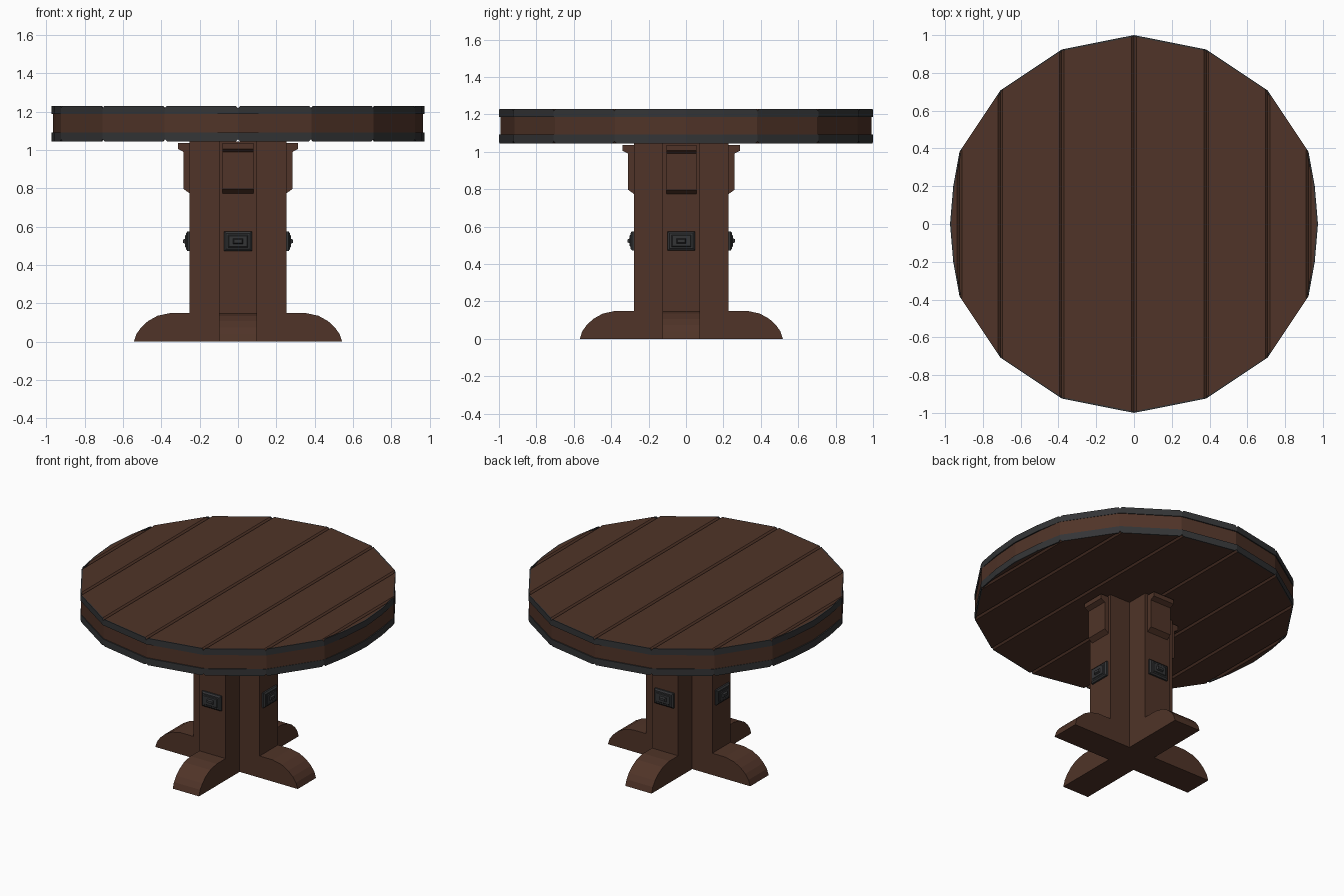
import bpy, bmesh, math
from mathutils import Matrix, Vector

if "Cube" in bpy.data.objects:
    bpy.data.objects.remove(bpy.data.objects["Cube"])

PED_Y = -0.025            # pedestal sits slightly forward of the top's centre
Z0, Z1 = 1.045, 1.23      # underside and surface of the table top
CH = 0.012                # plank edge chamfer
INNER = 0.992             # wood edge relative to the metal rims


def material(name, rgb):
    m = bpy.data.materials.new(name)
    m.diffuse_color = (*rgb, 1)
    m.use_nodes = True
    m.node_tree.nodes["Principled BSDF"].inputs["Base Color"].default_value = m.diffuse_color
    return m


wood = material("dark_wood", (0.08, 0.034, 0.021))
metal = material("dark_metal", (0.034, 0.035, 0.037))


def add_prism(bm, a, b):
    """Closed solid between two matching outlines."""
    va = [bm.verts.new(p) for p in a]
    vb = [bm.verts.new(p) for p in b]
    bm.faces.new(va)
    bm.faces.new(vb[::-1])
    n = len(va)
    for i in range(n):
        j = (i + 1) % n
        bm.faces.new((va[i], vb[i], vb[j], va[j]))


def finish(bm, name, mat, matrix=None):
    bmesh.ops.recalc_face_normals(bm, faces=bm.faces)
    me = bpy.data.meshes.new(name)
    bm.to_mesh(me)
    bm.free()
    me.materials.append(mat)
    ob = bpy.data.objects.new(name, me)
    if matrix:
        ob.matrix_world = matrix
    bpy.context.collection.objects.link(ob)
    return ob


def side_profile(name, pts, half, mat, matrix):
    """Outline in x-z, extruded across y."""
    bm = bmesh.new()
    add_prism(bm, [(x, -half, z) for x, z in pts], [(x, half, z) for x, z in pts])
    return finish(bm, name, mat, matrix)


# Sixteen-sided outline with blunted left and right ends
quarter = [(math.sin(i * math.pi / 8), math.cos(i * math.pi / 8)) for i in range(4)]
quarter.append((0.957, 0.2))
right = quarter + [(0.974, 0)] + [(x, -y) for x, y in quarter[::-1]]
outline = right + [(-x, y) for x, y in right[-2:0:-1]]

# Planks, chamfered along their joints
half_y = dict((round(x, 4), y) for x, y in quarter[:4])
joints = sorted(half_y)
joints = [-x for x in joints[:0:-1]] + joints


def plank(name, pts):
    bm = bmesh.new()
    pts = [(x * (INNER if round(abs(x), 4) not in half_y else 1), y * INNER) for x, y in pts]
    add_prism(bm, [(x, y, Z0) for x, y in pts], [(x, y, Z1) for x, y in pts])
    edges = [e for e in bm.edges
             if abs(e.verts[0].co.x - e.verts[1].co.x) < 1e-4
             and abs(e.verts[0].co.z - e.verts[1].co.z) < 1e-4]
    bmesh.ops.bevel(bm, geom=edges, offset=CH, segments=1, affect='EDGES')
    finish(bm, name, wood)


for i, (a, b) in enumerate(zip(joints, joints[1:])):
    ya, yb = half_y[abs(a)], half_y[abs(b)]
    plank(f"plank_{i + 1}", [(a, -ya), (b, -yb), (b, yb), (a, ya)])
xe, ye = joints[-1], half_y[joints[-1]]
for s, side in ((1, "right"), (-1, "left")):
    plank(f"end_plank_{side}",
          [(s * x, y) for x, y in ((xe, ye), (0.957, 0.2), (0.974, 0), (0.957, -0.2), (xe, -ye))])

# Metal rims, notched where the planks meet
for name, zi, zo in (("upper_rim", 1.187, Z1), ("lower_rim", 1.092, Z0)):
    bm = bmesh.new()
    zc = zo - math.copysign(CH, zo - zi)
    for p, q in zip(outline, outline[1:] + outline[:1]):
        p, q = Vector(p), Vector(q)
        d = (q - p).normalized()
        cp = CH if abs(p.x) < 0.93 else 0.0005
        cq = CH if abs(q.x) < 0.93 else 0.0005
        prof = [(p, zi), (p, zc), (p + d * cp, zo), (q - d * cq, zo), (q, zc), (q, zi)]
        add_prism(bm, [(v.x, v.y, z) for v, z in prof],
                  [(v.x * INNER, v.y * INNER, z) for v, z in prof])
    finish(bm, name, metal)

# Pedestal core
bm = bmesh.new()
sq = [(-0.1, -0.1), (0.1, -0.1), (0.1, 0.1), (-0.1, 0.1)]
add_prism(bm, [(x, y, 0) for x, y in sq], [(x, y, Z0) for x, y in sq])
finish(bm, "pedestal_core", wood, Matrix.Translation((0, PED_Y, 0)))

# Pedestal arms with feet, brackets and metal plates on all four sides
arm = [(0.1, 0), (0.543, 0), (0.53, 0.04), (0.505, 0.075), (0.47, 0.107),
       (0.42, 0.135), (0.35, 0.15), (0.253, 0.15), (0.253, Z0), (0.1, Z0)]
bracket = [(0.25, 0.772), (0.284, 0.797), (0.284, 0.99), (0.314, 1.006),
           (0.314, 1.037), (0.25, 1.037)]


def tapered_box(bm, x0, x1, hy, hz, taper, zc=0.524):
    def rect(x, t):
        return [(x, sy * (hy - t), zc + sz * (hz - t))
                for sy, sz in ((-1, -1), (1, -1), (1, 1), (-1, 1))]
    add_prism(bm, rect(x0, 0), rect(x1, taper))


for k, side in enumerate(("right", "back", "left", "front")):
    m = Matrix.Translation((0, PED_Y, 0)) @ Matrix.Rotation(k * math.pi / 2, 4, 'Z')
    side_profile(f"{side}_leg", arm, 0.1, wood, m)
    side_profile(f"{side}_bracket", bracket, 0.08, wood, m)
    bm = bmesh.new()
    tapered_box(bm, 0.25, 0.264, 0.073, 0.051, 0)
    tapered_box(bm, 0.264, 0.272, 0.073, 0.051, 0.01)
    tapered_box(bm, 0.272, 0.276, 0.052, 0.032, 0.004)
    tapered_box(bm, 0.275, 0.287, 0.026, 0.014, 0.006)
    finish(bm, f"{side}_plate", metal, m)
